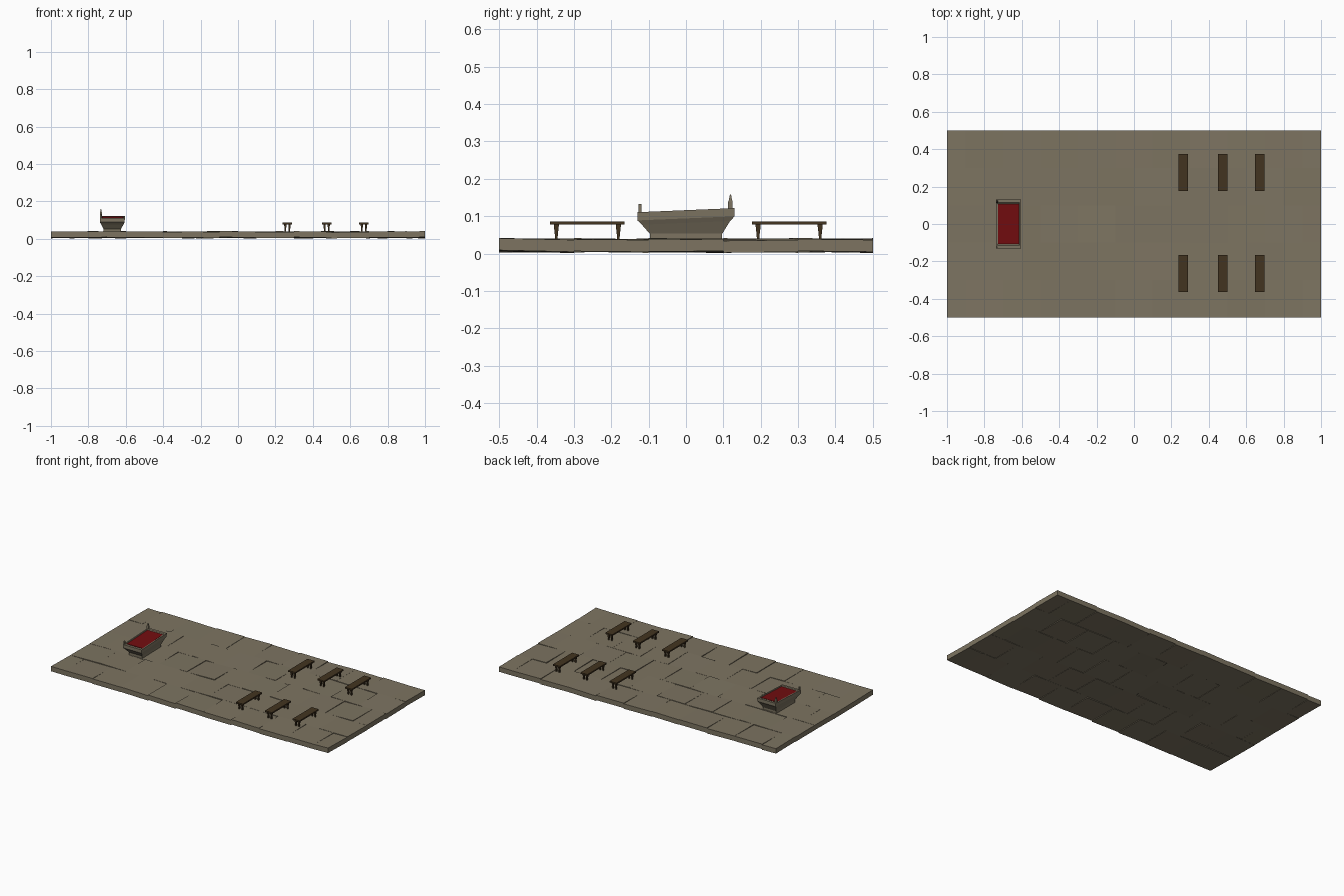
import bpy, bmesh, random
from mathutils import Vector

if "Cube" in bpy.data.objects:
    bpy.data.objects.remove(bpy.data.objects["Cube"])

random.seed(7)


def material(name, rgb):
    m = bpy.data.materials.new(name)
    m.diffuse_color = (*rgb, 1)
    m.use_nodes = True
    m.node_tree.nodes["Principled BSDF"].inputs["Base Color"].default_value = m.diffuse_color
    return m


stone = material("grey brown stone", (0.205, 0.175, 0.120))
wood = material("dark wood", (0.055, 0.034, 0.014))
red = material("dark red", (0.17, 0.004, 0.005))


def finish(name, bm, mat):
    bmesh.ops.recalc_face_normals(bm, faces=bm.faces)
    me = bpy.data.meshes.new(name)
    bm.to_mesh(me)
    bm.free()
    me.materials.append(mat)
    ob = bpy.data.objects.new(name, me)
    bpy.context.collection.objects.link(ob)
    return ob


def loft(bm, cx, cy, rings, lean=0.0, lean_from=0.0):
    """Stack of rectangles (half x, half y, z), closed at both ends.
    Rings above lean_from are tilted up towards +y."""
    prev = first = None
    for hx, hy, z in rings:
        k = lean if z > lean_from else 0
        ring = [bm.verts.new((cx + sx * hx, cy + sy * hy, z + k * sy * hy))
                for sx, sy in ((-1, -1), (1, -1), (1, 1), (-1, 1))]
        if prev:
            for i in range(4):
                j = (i + 1) % 4
                bm.faces.new((prev[i], prev[j], ring[j], ring[i]))
        else:
            first = ring
        prev = ring
    bm.faces.new(first[::-1])
    return bm.faces.new(prev)


# Floor: five rows of slightly tilted slabs in running bond
bm = bmesh.new()
for row in range(5):
    y = -0.4 + 0.2 * row
    edges = [-1 + 0.2 * i for i in range(11)]
    if row % 2 == 0:
        edges = [-1] + [-0.9 + 0.2 * i for i in range(10)] + [1]
    for a, b in zip(edges, edges[1:]):
        cx, hx = (a + b) / 2, (b - a) / 2
        tx, ty = random.uniform(-.025, .025), random.uniform(-.025, .025)
        start = len(bm.verts)
        loft(bm, cx, y, [(hx, 0.1, 0.0055), (hx, 0.1, 0.0375)])
        bm.verts.ensure_lookup_table()
        for v in bm.verts[start:]:
            v.co.z = max(0, v.co.z + tx * (v.co.x - cx) + ty * (v.co.y - y))
finish("floor_slabs", bm, stone)

# Altar: flared pedestal with a slanted rim and a shallow basin
AX = -0.672
bm = bmesh.new()
loft(bm, AX, 0, [
    (0.047, 0.096, 0.030), (0.047, 0.097, 0.053), (0.060, 0.118, 0.082),
    (0.066, 0.130, 0.094), (0.067, 0.130, 0.116),
    (0.059, 0.114, 0.116), (0.057, 0.108, 0.111)], 0.042, 0.06)
finish("altar", bm, stone)

# Red surface lying in the basin
bm = bmesh.new()
loft(bm, AX, 0, [(0.056, 0.106, 0.109), (0.056, 0.106, 0.1135)], 0.042, 0.06)
finish("altar_cloth", bm, red)

# Broken corner posts on the altar
bm = bmesh.new()
loft(bm, AX - 0.061, -0.123, [(0.004, 0.004, 0.108), (0.004, 0.004, 0.132)])
finish("short_post", bm, stone)
bm = bmesh.new()
loft(bm, AX - 0.061, 0.119, [(0.006, 0.006, 0.118), (0.006, 0.006, 0.139),
                             (0.004, 0.004, 0.144), (0.0015, 0.0015, 0.158)])
finish("tall_post", bm, stone)

# Benches: plank seat with two pairs of tapered legs
for x in (0.264, 0.474, 0.673):
    for y in (-0.264, 0.276):
        bm = bmesh.new()
        loft(bm, x, y, [(0.025, 0.0995, 0.077), (0.025, 0.0995, 0.086)])
        finish("bench_seat", bm, wood)
        bm = bmesh.new()
        for sx in (-1, 1):
            for sy in (-1, 1):
                loft(bm, x + sx * 0.011, y + sy * 0.083,
                     [(0.0035, 0.003, 0.034), (0.004, 0.004, 0.050),
                      (0.006, 0.0065, 0.072), (0.006, 0.0065, 0.078)])
        finish("bench_legs", bm, wood)
